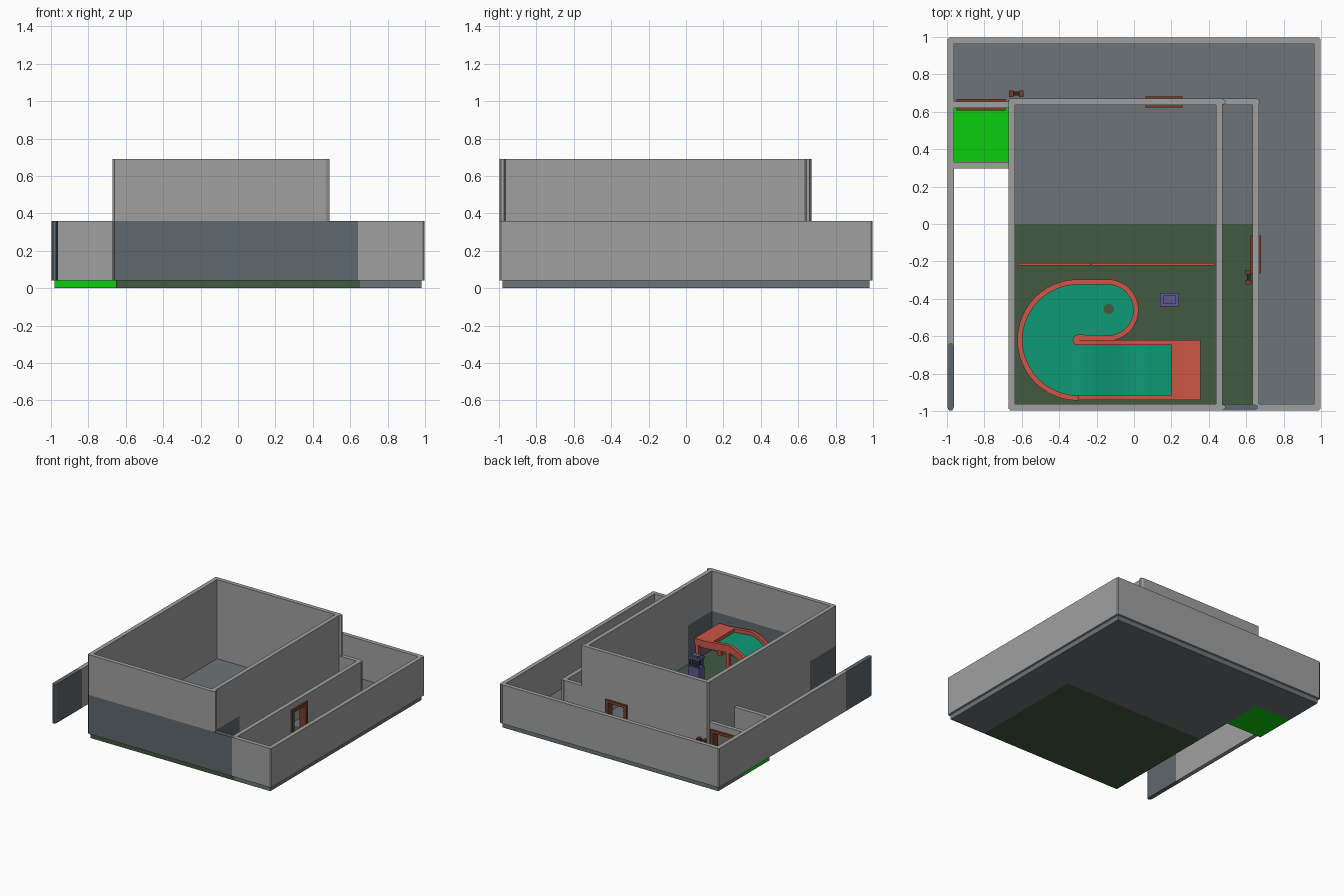
import bpy, bmesh, math
from mathutils import Vector

if "Cube" in bpy.data.objects:
    bpy.data.objects.remove(bpy.data.objects["Cube"])


def material(name, r, g, b):
    lin = [(c / 255 / 12.92) if c < 11 else ((c / 255 + 0.055) / 1.055) ** 2.4 for c in (r, g, b)]
    m = bpy.data.materials.new(name)
    m.diffuse_color = (*lin, 1)
    m.use_nodes = True
    m.node_tree.nodes["Principled BSDF"].inputs["Base Color"].default_value = m.diffuse_color
    return m


GREY = material("wall grey", 160, 160, 160)
SLATE = material("slate wall", 94, 104, 110)
FLOOR = material("floor slate", 109, 116, 120)
GREEN = material("dark green carpet", 65, 90, 64)
LIME = material("lime floor", 12, 206, 14)
TEAL = material("course turf", 14, 154, 118)
RED = material("course red", 206, 86, 70)
PURPLE = material("machine purple", 94, 90, 145)
BROWN = material("door brown", 118, 62, 42)
DARK = material("dark metal", 45, 42, 42)


def finish(bm, name, mat):
    bmesh.ops.recalc_face_normals(bm, faces=bm.faces)
    me = bpy.data.meshes.new(name)
    bm.to_mesh(me)
    bm.free()
    me.materials.append(mat)
    ob = bpy.data.objects.new(name, me)
    bpy.context.collection.objects.link(ob)
    return ob


def prism(name, pts, z0, z1, mat):
    bm = bmesh.new()
    f = bm.faces.new([bm.verts.new((x, y, z0)) for x, y in pts])
    ext = bmesh.ops.extrude_face_region(bm, geom=[f])["geom"]
    bmesh.ops.translate(bm, verts=[v for v in ext if isinstance(v, bmesh.types.BMVert)], vec=(0, 0, z1 - z0))
    return finish(bm, name, mat)


def box(name, x0, x1, y0, y1, z0, z1, mat):
    return prism(name, [(x0, y0), (x1, y0), (x1, y1), (x0, y1)], z0, z1, mat)


def wall(name, axis, c, a, b, mat=GREY, z0=0.04, z1=0.36):
    # wall panel with chamfered ends, running along the given axis
    w, t, e = 0.0175, 0.018, 0.008
    pts = [(a - t, -e), (a, -w), (b, -w), (b + t, -e), (b + t, e), (b, w), (a, w), (a - t, e)]
    pts = [(u, c + v) if axis == "x" else (c + v, u) for u, v in pts]
    prism(name, pts, z0, z1, mat)


def door_wall(name, axis, c, a, b, d0, d1):
    # wall with a framed door opening from d0 to d1
    top, fw, dep = 0.31, 0.025, 0.03

    def piece(n, u0, u1, h, z0, z1, mat):
        if axis == "x":
            box(n, u0, u1, c - h, c + h, z0, z1, mat)
        else:
            box(n, c - h, c + h, u0, u1, z0, z1, mat)
    wall(name + "_side_a", axis, c, a, d0)
    wall(name + "_side_b", axis, c, d1, b)
    piece(name + "_lintel", d0, d1, 0.0175, top - 0.005, 0.36, GREY)
    piece(name + "_jamb_a", d0 - 0.004, d0 + fw, dep, 0.04, top, BROWN)
    piece(name + "_jamb_b", d1 - fw, d1 + 0.004, dep, 0.04, top, BROWN)
    piece(name + "_frame_top", d0 + fw, d1 - fw, dep, top - fw, top, BROWN)


# floor slabs
T = 0.653
box("back_floor", -0.98, 0.98, T, 0.98, 0, 0.04, FLOOR)
box("middle_floor", -T, T, 0, T, 0, 0.04, FLOOR)
box("side_floor", T, 0.98, -0.98, T, 0, 0.04, FLOOR)
box("green_floor", -T, T, -0.98, 0, 0, 0.04, GREEN)
box("lime_floor", -0.98, -T, 0.313, T, 0, 0.04, LIME)

# lower walls
wall("left_wall_front", "y", -0.98, -0.98, -T, SLATE)
wall("left_wall", "y", -0.98, -T, 0.98)
wall("back_wall", "x", 0.98, -0.98, 0.98)
wall("right_wall", "y", 0.98, -0.98, 0.98)
wall("front_wall", "x", -0.98, -T, 0.645, SLATE)
wall("front_wall_side", "x", -0.98, 0.66, 0.98)
wall("room_left_wall_front", "y", -T, -0.98, -T, SLATE)
wall("room_left_wall", "y", -T, -T, T)
wall("inner_wall_front", "y", 0.455, -0.98, -T, SLATE)
wall("inner_wall", "y", 0.455, -T, T)
wall("closet_wall", "x", 0.313, -0.98, -T)
door_wall("closet_doorway", "x", 0.638, -0.98, -T, -0.945, -0.69)
door_wall("back_doorway", "x", T, -T, T, 0.065, 0.255)
door_wall("side_doorway", "y", 0.65, -0.98, T, -0.26, -0.065)

# upper walls
for n, ax, c, a, b in (("left", "y", -T, -0.98, T), ("right", "y", 0.455, -0.98, T),
                       ("front", "x", -0.98, -T, 0.47), ("back", "x", T, -T, 0.47)):
    wall("upper_" + n + "_wall", ax, c, a, b, GREY, 0.36, 0.69)

# wall fittings beside the doors
for n, x, y, hx, hy in (("back", -0.63, 0.697, 0.038, 0.018), ("side", 0.613, -0.285, 0.016, 0.036)):
    for s in (-1, 1):
        dx, dy = (s * 0.026, 0) if hx > hy else (0, s * 0.026)
        ex, ey = (0.012, hy) if hx > hy else (hx, 0.012)
        box(n + "_fitting_end", x + dx - ex, x + dx + ex, y + dy - ey, y + dy + ey, 0.16, 0.23, BROWN)
    box(n + "_fitting_core", x - hx * .6, x + hx * .6, y - hy * .6, y + hy * .6, 0.17, 0.22, DARK)


# game course: a ramp that drops into a round flat bend
def height(x):
    if x > 0.06:
        return 0.28 - 0.02 * min(1, (x - 0.06) / 0.2)
    t = min(1, (0.06 - x) / 0.4)
    return 0.28 - 0.21 * t * t * (3 - 2 * t)


def sweep(name, path, half, lo, hi, mat):
    # rectangular section swept along a path
    bm, rings = bmesh.new(), []
    P = [Vector(p) for p in path]
    for i, p in enumerate(P):
        d = P[min(i + 1, len(P) - 1)] - P[max(i - 1, 0)]
        n = Vector((-d.y, d.x, 0)).normalized() * half
        rings.append([bm.verts.new(p + s * n + Vector((0, 0, h)))
                      for s, h in ((-1, lo), (1, lo), (1, hi), (-1, hi))])
    for r, q in zip(rings, rings[1:]):
        for k in range(4):
            bm.faces.new((r[k], r[(k + 1) % 4], q[(k + 1) % 4], q[k]))
    bm.faces.new(rings[0])
    bm.faces.new(rings[-1])
    return finish(bm, name, mat)


def arc(cx, cy, r, a0, a1, n=24):
    return [(cx + r * math.cos(math.radians(a0 + (a1 - a0) * i / n)),
             cy + r * math.sin(math.radians(a0 + (a1 - a0) * i / n))) for i in range(n + 1)]


def run(x0, x1, y, n=32):
    return [(x0 + (x1 - x0) * i / n, y, height(x0 + (x1 - x0) * i / n)) for i in range(n + 1)]


bend = arc(-0.3, -0.62, 0.31, 270, 90) + arc(-0.14, -0.46, 0.15, 90, -90)
prism("course_bend", bend + [(-0.3, -0.61)], 0.04, 0.07, TEAL)
sweep("course_ramp", run(0.2, -0.34, -0.785), 0.145, -0.02, 0.002, TEAL)
sweep("course_platform", run(0.355, 0.2, -0.78, 4), 0.16, -0.02, 0.03, RED)
rim = run(0.31, -0.29, -0.927) + [(x, y, 0.07) for x, y in bend] + [(-0.3, -0.605, 0.07)]
sweep("course_outer_rim", rim, 0.014, -0.03, 0.03, RED)
sweep("course_divider", run(0.31, -0.31, -0.633), 0.014, -0.03, 0.03, RED)
prism("divider_end", arc(-0.3, -0.62, 0.028, 90, 270, 10), 0.04, 0.1, RED)
prism("course_hole", arc(-0.135, -0.455, 0.028, 0, 345, 23), 0.069, 0.073, GREEN)
for x in (0.335, 0.06):
    for y in (-0.925, -0.637):
        box("course_leg", x - 0.014, x + 0.014, y - 0.014, y + 0.014, 0.04, height(x) - 0.01, RED)

# low barrier rail in two lengths
for a, b in ((-0.62, -0.232), (-0.228, 0.43)):
    box("barrier_rail", a, b, -0.223, -0.209, 0.13, 0.145, RED)
    for k in range(4):
        x = a + 0.006 + (b - a - 0.012) * k / 3
        box("barrier_post", x - 0.006, x + 0.006, -0.221, -0.211, 0.04, 0.13, RED)

# purple machine
box("machine_base", 0.14, 0.24, -0.44, -0.37, 0.04, 0.19, PURPLE)
for x in (0.147, 0.223):
    for y in (-0.437, -0.385):
        box("machine_post", x, x + 0.01, y, y + 0.012, 0.19, 0.25, PURPLE)
box("machine_core", 0.165, 0.215, -0.425, -0.385, 0.19, 0.25, DARK)
box("machine_top", 0.14, 0.24, -0.44, -0.37, 0.25, 0.27, PURPLE)
box("machine_cap", 0.157, 0.223, -0.427, -0.383, 0.27, 0.28, PURPLE)
